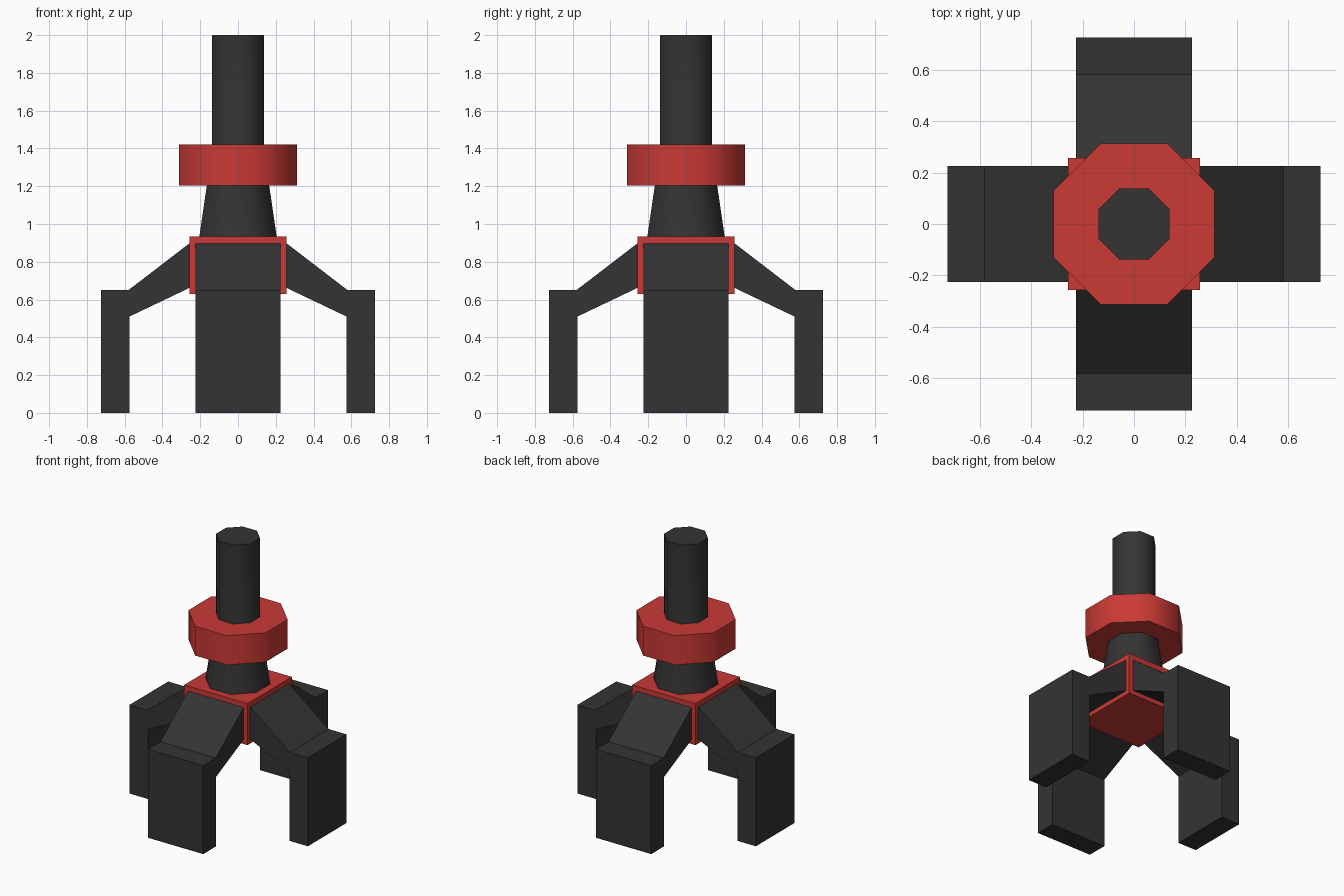
import bpy, bmesh
from math import pi, cos, radians
from mathutils import Matrix

if "Cube" in bpy.data.objects:
    bpy.data.objects.remove(bpy.data.objects["Cube"])


def material(name, rgb):
    m = bpy.data.materials.new(name)
    m.diffuse_color = (*rgb, 1)
    m.use_nodes = True
    m.node_tree.nodes["Principled BSDF"].inputs["Base Color"].default_value = m.diffuse_color
    return m


RED = material("red", (0.59, 0.042, 0.036))
DARK = material("charcoal", (0.034, 0.034, 0.034))


def finish(name, bm, mat, smooth=False):
    bmesh.ops.recalc_face_normals(bm, faces=bm.faces)
    me = bpy.data.meshes.new(name)
    bm.to_mesh(me)
    bm.free()
    me.materials.append(mat)
    ob = bpy.data.objects.new(name, me)
    bpy.context.collection.objects.link(ob)
    if smooth:
        bpy.ops.object.select_all(action="DESELECT")
        ob.select_set(True)
        bpy.context.view_layer.objects.active = ob
        bpy.ops.object.shade_smooth_by_angle(angle=radians(60))
    return ob


def octagon_stack(name, rings, mat):
    """Capped octagonal column from (half width across flats, z) rings."""
    bm = bmesh.new()
    loops = []
    for half, z in rings:
        r = half / cos(pi / 8)
        loops.append([bm.verts.new(Matrix.Rotation(pi / 8 + i * pi / 4, 3, "Z") @ Matrix.Identity(3).col[0] * r)
                      for i in range(8)])
        for v in loops[-1]:
            v.co.z = z
    for a, b in zip(loops, loops[1:]):
        for i in range(8):
            j = (i + 1) % 8
            bm.faces.new((a[i], a[j], b[j], b[i]))
    bm.faces.new(loops[0])
    bm.faces.new(loops[-1])
    return finish(name, bm, mat, smooth=True)


# Central hub block
bm = bmesh.new()
bmesh.ops.create_cube(bm, size=1)
bmesh.ops.scale(bm, vec=(0.514, 0.514, 0.305), verts=bm.verts)
bmesh.ops.translate(bm, vec=(0, 0, 0.7825), verts=bm.verts)
finish("hub", bm, RED)

# Tapered neck running into the shaft, and the collar around it
octagon_stack("shaft", [(0.205, 0.93), (0.138, 1.39), (0.138, 2.0)], DARK)
octagon_stack("collar", [(0.312, 1.205), (0.312, 1.42)], RED)

# Four bent legs, extruded from one side profile
PROFILE = [(0.25, 0.903), (0.58, 0.65), (0.725, 0.65), (0.725, 0),
           (0.575, 0), (0.575, 0.51), (0.25, 0.665)]
for k, side in enumerate(("right", "back", "left", "front")):
    bm = bmesh.new()
    face = bm.faces.new([bm.verts.new((x, -0.225, z)) for x, z in PROFILE])
    out = bmesh.ops.extrude_face_region(bm, geom=[face], use_keep_orig=True)
    moved = [g for g in out["geom"] if isinstance(g, bmesh.types.BMVert)]
    bmesh.ops.translate(bm, vec=(0, 0.45, 0), verts=moved)
    bmesh.ops.rotate(bm, matrix=Matrix.Rotation(k * pi / 2, 3, "Z"), verts=bm.verts)
    finish(side + "_leg", bm, DARK)
